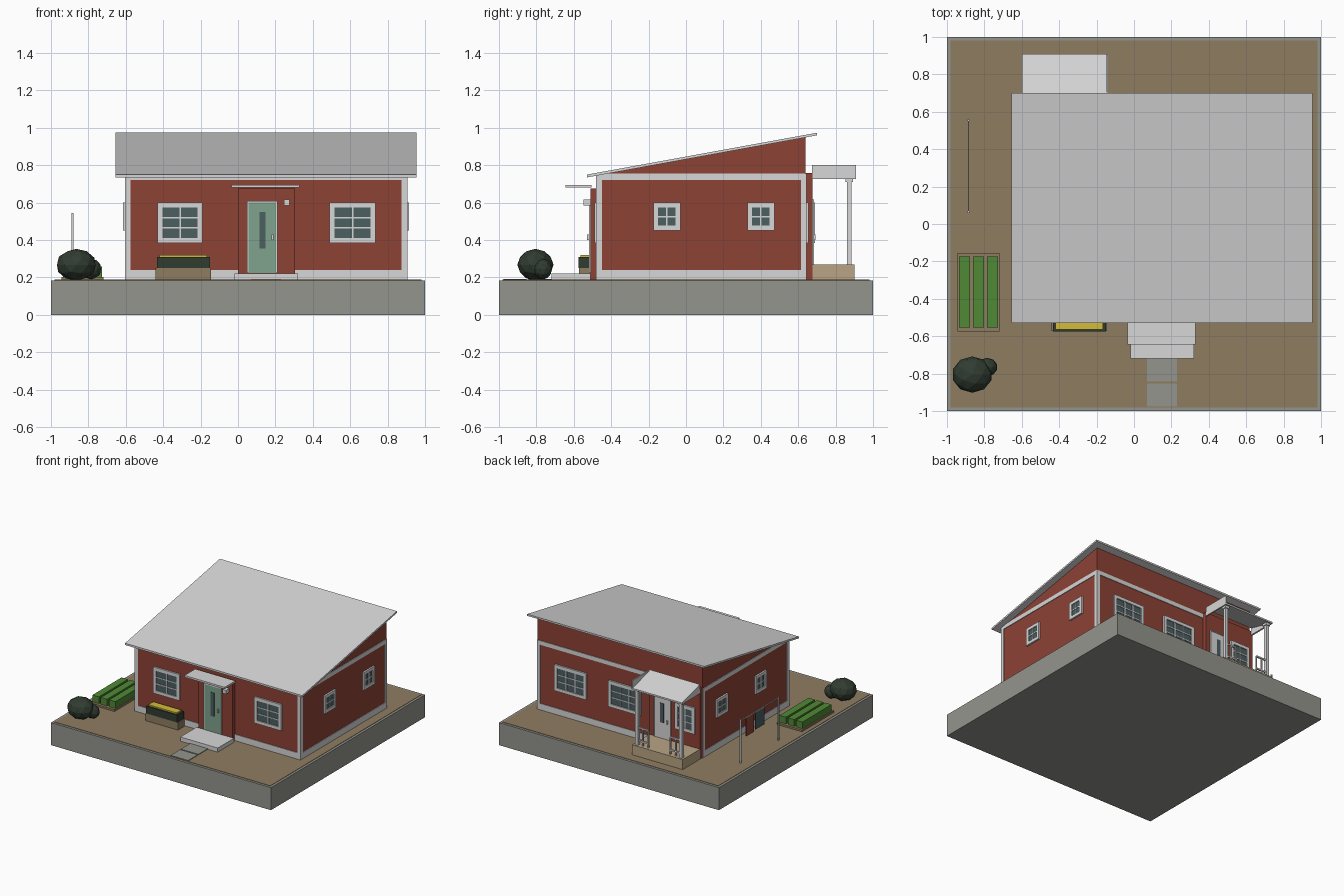
import bpy, bmesh
from mathutils import Vector

cube = bpy.data.objects.get("Cube")
if cube:
    bpy.data.objects.remove(cube)


def lin(c):
    c /= 255
    return c / 12.92 if c < 0.04 else ((c + 0.055) / 1.055) ** 2.4


def material(name, r, g, b):
    m = bpy.data.materials.new(name)
    m.use_nodes = True
    col = (lin(r), lin(g), lin(b), 1)
    m.diffuse_color = col
    node = m.node_tree.nodes["Principled BSDF"]
    node.inputs["Base Color"].default_value = col
    node.inputs["Roughness"].default_value = 0.8
    return m


RED = material("barn red", 141, 66, 53)
WHITE = material("trim white", 215, 215, 215)
STONE = material("concrete grey", 148, 149, 141)
SOIL = material("soil brown", 143, 125, 96)
WOOD = material("deck tan", 186, 165, 132)
BUSH = material("bush green", 49, 60, 49)
LEAF = material("leaf green", 80, 136, 54)
YELLOW = material("flower yellow", 212, 190, 58)
GLASS = material("dark glass", 76, 94, 96)
SAGE = material("sage green", 126, 163, 140)


def finish(name, bm, mats):
    bmesh.ops.recalc_face_normals(bm, faces=bm.faces)
    me = bpy.data.meshes.new(name)
    bm.to_mesh(me)
    bm.free()
    for m in mats:
        me.materials.append(m)
    ob = bpy.data.objects.new(name, me)
    bpy.context.collection.objects.link(ob)
    return ob


def boxes(name, items):
    """Items are (x0, x1, y0, y1, z0, z1, material)."""
    bm, mats = bmesh.new(), []
    for *b, mat in items:
        if mat not in mats:
            mats.append(mat)
        lo, hi = Vector(b[0::2]), Vector(b[1::2])
        verts = bmesh.ops.create_cube(bm, size=1)["verts"]
        for v in verts:
            v.co = (lo + hi) / 2 + v.co * (hi - lo)
        for f in {f for v in verts for f in v.link_faces}:
            f.material_index = mats.index(mat)
    return finish(name, bm, mats)


def prism(name, profile, x0, x1, mat):
    """Extrude a (y, z) profile along x."""
    bm = bmesh.new()
    face = bm.faces.new([bm.verts.new((x0, y, z)) for y, z in profile])
    ext = bmesh.ops.extrude_face_region(bm, geom=[face])["geom"]
    bmesh.ops.translate(bm, vec=(x1 - x0, 0, 0),
                        verts=[g for g in ext if isinstance(g, bmesh.types.BMVert)])
    return finish(name, bm, [mat])


FRONT, BACK, LEFT, RIGHT = ("y", -0.475), ("y", 0.64), ("x", 0.9), ("x", -0.6)
PORCH, BACK_BAY = ("y", -0.51), ("y", 0.675)


def on_wall(wall, u0, u1, z0, z1, depth, mat, start=0):
    """Box standing out from a wall by depth."""
    axis, p = wall
    s = 1 if p > 0 else -1
    d0, d1 = sorted((p + s * start, p + s * depth))
    if axis == "y":
        return (u0, u1, d0, d1, z0, z1, mat)
    return (d0, d1, u0, u1, z0, z1, mat)


def window(name, wall, u0, u1, z0, z1, cols, rows):
    t, m = 0.026, 0.004
    items = [on_wall(wall, u0 + t, u1 - t, z0 + t, z1 - t, 0.006, GLASS, -0.01)]
    for a, b in ((u0, u0 + t), (u1 - t, u1)):
        items.append(on_wall(wall, a, b, z0, z1, 0.014, WHITE, -0.01))
    for a, b in ((z0, z0 + t), (z1 - t, z1)):
        items.append(on_wall(wall, u0 + t, u1 - t, a, b, 0.014, WHITE, -0.01))
    for i in range(1, cols):
        u = u0 + t + (u1 - u0 - 2 * t) * i / cols
        items.append(on_wall(wall, u - m, u + m, z0 + t, z1 - t, 0.01, WHITE))
    for i in range(1, rows):
        z = z0 + t + (z1 - z0 - 2 * t) * i / rows
        items.append(on_wall(wall, u0 + t, u1 - t, z - m, z + m, 0.01, WHITE))
    return boxes(name, items)


def door(name, wall, u0, u1, z0, z1, mat, handle):
    c, w = (u0 + u1) / 2, 0.008
    boxes(name, [
        on_wall(wall, u0, u1, z0, z1, 0.006, mat),
        on_wall(wall, u0 - w, u0, z0, z1 + w, 0.009, WHITE),
        on_wall(wall, u1, u1 + w, z0, z1 + w, 0.009, WHITE),
        on_wall(wall, u0, u1, z1, z1 + w, 0.009, WHITE),
        on_wall(wall, c - 0.016, c + 0.016, z0 + 0.13, z1 - 0.05, 0.009, GLASS),
        on_wall(wall, handle - 0.005, handle + 0.005, 0.4, 0.43, 0.018, WHITE)])


# Ground
G = 0.185
boxes("ground_block", [(-1, 1, -1, 1, 0, G, STONE)])
boxes("soil_surface", [(-0.98, 0.98, -0.98, 0.98, G - 0.01, G + 0.003, SOIL)])
boxes("path_slabs", [(0.07, 0.23, a, b, G, G + 0.008, STONE)
                     for a, b in ((-0.975, -0.852), (-0.842, -0.715))])

# House walls and roof
prism("house_walls", [(-0.475, G), (0.64, G), (0.64, 0.952), (-0.475, 0.746)],
      -0.6, 0.9, RED)
prism("main_roof", [(-0.53, 0.735), (0.7, 0.96), (0.7, 0.974), (-0.53, 0.75)],
      -0.655, 0.955, WHITE)
boxes("front_bay", [(0, 0.305, -0.51, -0.47, G, 0.675, RED)])
boxes("back_bay", [(-0.6, -0.14, 0.63, 0.675, G, 0.76, RED)])

# White trim: corners, plinth and upper band
X0, X1, Y0, Y1, T = -0.605, 0.905, -0.48, 0.645, 0.03
trim = [(a, a + T, b, b + T, G, 0.74, WHITE)
        for a in (X0, X1 - T) for b in (Y0, Y1 - T)]
for z0, z1 in ((G, 0.24), (0.722, 0.756)):
    top = min(z1, 0.745)
    trim += [(X0, X1, Y0, Y0 + 0.01, z0, top, WHITE),
             (X0, X1, Y1 - 0.01, Y1, z0, z1, WHITE),
             (X0, X0 + 0.01, Y0, Y1, z0, z1, WHITE),
             (X1 - 0.01, X1, Y0, Y1, z0, z1, WHITE)]
boxes("wall_trim", trim)

# Windows
window("front_window_right", FRONT, -0.43, -0.19, 0.385, 0.6, 2, 3)
window("front_window_left", FRONT, 0.49, 0.735, 0.385, 0.6, 2, 3)
window("back_window_left", BACK, 0.45, 0.74, 0.385, 0.6, 3, 3)
window("back_window_middle", BACK, -0.045, 0.25, 0.385, 0.6, 3, 3)
window("porch_window", BACK_BAY, -0.56, -0.38, 0.385, 0.6, 2, 3)
for label, wall in (("left", LEFT), ("right", RIGHT)):
    window(label + "_window_front", wall, -0.175, -0.03, 0.452, 0.6, 2, 2)
    window(label + "_window_back", wall, 0.328, 0.473, 0.452, 0.6, 2, 2)

# Front entrance
door("front_door", PORCH, 0.057, 0.203, 0.225, 0.6, SAGE, 0.185)
boxes("front_step", [(-0.02, 0.32, -0.72, -0.51, G, 0.222, WHITE)])
boxes("front_awning", [(-0.035, 0.33, -0.645, -0.505, 0.68, 0.695, WHITE)])
boxes("wall_lamp", [(0.245, 0.276, -0.548, -0.51, 0.586, 0.618, WHITE)])

# Back porch
door("back_door", BACK_BAY, -0.33, -0.19, 0.27, 0.61, WHITE, -0.31)
boxes("porch_deck", [(-0.6, -0.14, 0.675, 0.9, G, 0.27, WOOD)])
prism("porch_roof", [(0.675, 0.785), (0.91, 0.727), (0.91, 0.74), (0.675, 0.802)],
      -0.6, -0.14, WHITE)
prism("porch_roof_cheek_right", [(0.675, 0.727), (0.91, 0.727), (0.675, 0.79)],
      -0.6, -0.585, WHITE)
boxes("porch_roof_cheek_left", [(-0.15, -0.14, 0.675, 0.91, 0.727, 0.802, WHITE)])
posts, rails = [], []
for x in (-0.17, -0.57):
    posts += [(x - 0.013, x + 0.013, 0.86, 0.886, 0.27, 0.73, WHITE),
              (x - 0.02, x + 0.02, 0.853, 0.893, 0.71, 0.73, WHITE)]
    inner = x + (0.1 if x < -0.4 else -0.1)
    a, b = sorted((x, inner))
    rails += [(a, b, 0.867, 0.879, z, z + 0.012, WHITE) for z in (0.3, 0.405)]
    rails += [(u - 0.005, u + 0.005, 0.868, 0.878, 0.27, 0.41, WHITE)
              for u in (inner, (x + inner) / 2)]
boxes("porch_posts", posts)
boxes("porch_railing", rails)

# Flower box under the front window
boxes("flower_box", [(-0.44, -0.145, -0.572, -0.49, G, 0.25, SOIL),
                     (-0.434, -0.15, -0.575, -0.49, 0.25, 0.31, BUSH),
                     (-0.42, -0.165, -0.563, -0.5, 0.31, 0.321, YELLOW)])

# Vegetable bed
boxes("vegetable_bed", [(-0.945, -0.72, -0.575, -0.155, G, 0.203, SOIL)])
boxes("vegetable_rows", [(x - 0.029, x + 0.029, -0.553, -0.175, 0.2, 0.258, LEAF)
                         for x in (-0.907, -0.832, -0.757)])

# Clothes line with washing
line = [(-0.89, -0.88, y - 0.005, y + 0.005, G, 0.545, WHITE) for y in (0.065, 0.555)]
line.append((-0.888, -0.882, 0.065, 0.555, 0.53, 0.537, WHITE))
boxes("clothes_line", line)
boxes("washing", [(-0.888, -0.882, 0.385, 0.485, 0.38, 0.53, RED),
                  (-0.888, -0.882, 0.25, 0.365, 0.39, 0.53, GLASS)])

# Bush
bm = bmesh.new()
for c, r, h in (((-0.865, -0.805, 0.268), 0.108, 0.085),
                ((-0.785, -0.765, 0.245), 0.055, 0.055)):
    for v in bmesh.ops.create_icosphere(bm, subdivisions=2, radius=1)["verts"]:
        v.co = Vector(c) + Vector((v.co.x * r, v.co.y * r * 0.9, v.co.z * h))
finish("bush", bm, [BUSH])
